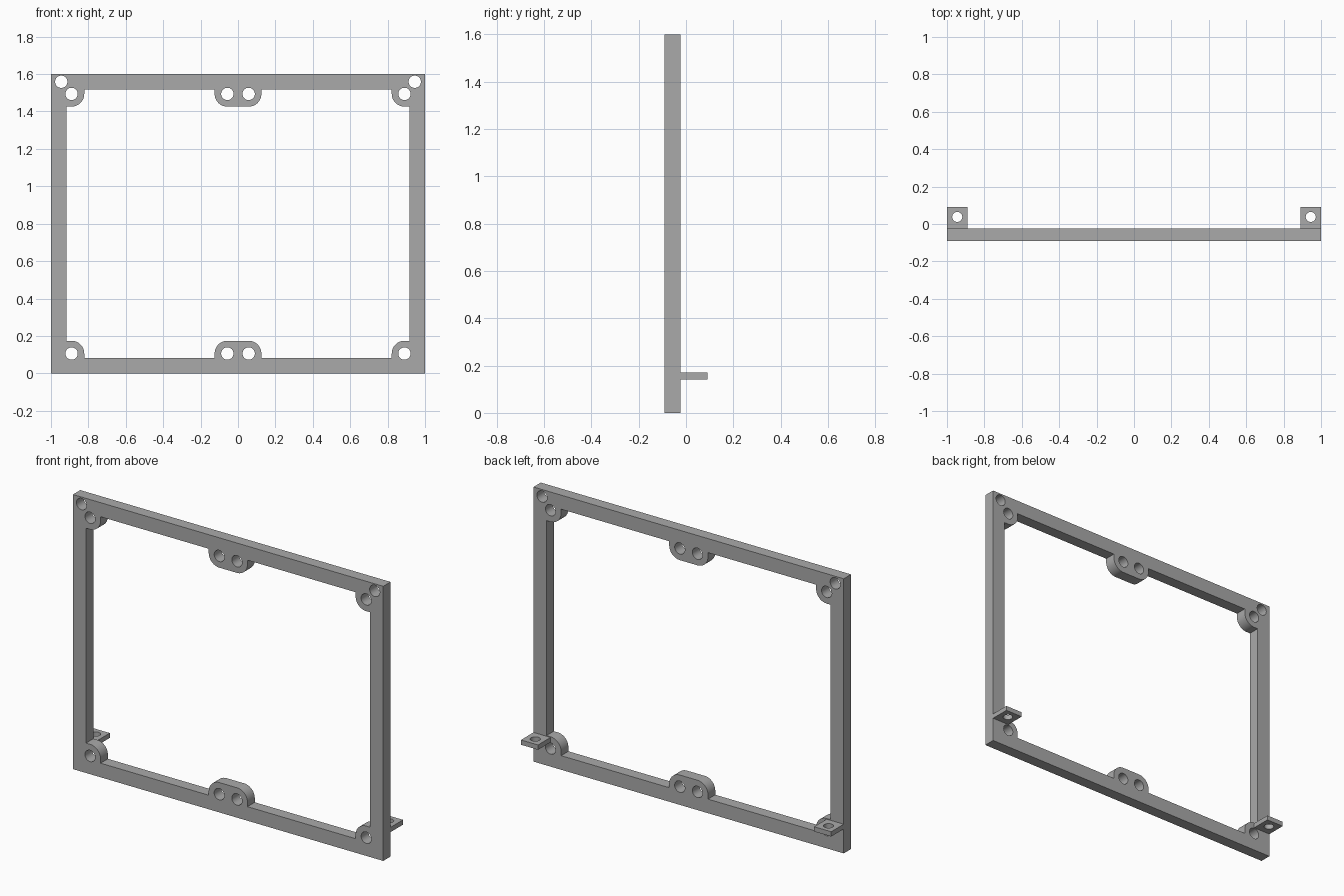
import bpy, bmesh
from math import cos, sin, radians, pi
from mathutils import Matrix, Vector

cube = bpy.data.objects.get("Cube")
if cube:
    bpy.data.objects.remove(cube, do_unlink=True)

GREY = (0.40, 0.40, 0.40, 1)
mat = bpy.data.materials.new("plain_grey")
mat.use_nodes = True
mat.diffuse_color = GREY
mat.node_tree.nodes["Principled BSDF"].inputs["Base Color"].default_value = GREY


def arc(cx, cy, r, start, end, n=12):
    return [(cx + r * cos(radians(start + (end - start) * i / n)),
             cy + r * sin(radians(start + (end - start) * i / n))) for i in range(n + 1)]


def circle(cx, cy, r):
    return arc(cx, cy, r, 0, 360, 32)[:-1]


def rect(x0, y0, x1, y1):
    return [(x0, y0), (x1, y0), (x1, y1), (x0, y1)]


def plate(name, loops, thickness, matrix):
    """Extrude an outline with holes into a solid plate."""
    curve = bpy.data.curves.new(name + "_profile", "CURVE")
    curve.dimensions = "2D"
    curve.fill_mode = "BOTH"
    curve.extrude = thickness / 2
    for loop in loops:
        spline = curve.splines.new("POLY")
        spline.points.add(len(loop) - 1)
        for point, (x, y) in zip(spline.points, loop):
            point.co = (x, y, 0, 1)
        spline.use_cyclic_u = True
    temp = bpy.data.objects.new(name + "_profile", curve)
    bpy.context.collection.objects.link(temp)
    bpy.context.view_layer.update()
    mesh = bpy.data.meshes.new_from_object(
        temp.evaluated_get(bpy.context.evaluated_depsgraph_get()))
    bpy.data.objects.remove(temp, do_unlink=True)

    # Weld caps to walls and place the plate
    bm = bmesh.new()
    bm.from_mesh(mesh)
    bmesh.ops.remove_doubles(bm, verts=bm.verts, dist=0.0001)
    bmesh.ops.transform(bm, matrix=matrix, verts=bm.verts)
    bmesh.ops.recalc_face_normals(bm, faces=bm.faces)
    bm.to_mesh(mesh)
    bm.free()
    mesh.name = name
    mesh.materials.clear()
    mesh.materials.append(mat)
    obj = bpy.data.objects.new(name, mesh)
    bpy.context.collection.objects.link(obj)
    bpy.ops.object.select_all(action="DESELECT")
    obj.select_set(True)
    bpy.context.view_layer.objects.active = obj
    bpy.ops.object.shade_smooth_by_angle(angle=radians(30))
    return obj


# Frame dimensions, measured from the centre of the opening
HALF_W, HALF_H = 1.0, 0.80
IN_W, IN_H = 0.916, 0.718
BOSS_Z, BOSS_R, HOLE_R = 0.694, 0.068, 0.033
MID_X, CORNER_X = 0.057, 0.89

# One quarter of the opening, with rounded bosses, then mirrored round
quarter = (arc(MID_X, BOSS_Z, BOSS_R, -90, 0)
           + [(MID_X + BOSS_R, IN_H), (CORNER_X - BOSS_R, IN_H)]
           + arc(CORNER_X, BOSS_Z, BOSS_R, 180, 270)
           + [(IN_W, BOSS_Z - BOSS_R)])
half = quarter + [(x, -y) for x, y in reversed(quarter)]
opening = half + [(-x, y) for x, y in reversed(half)]

# Screw holes through the bosses and the two upper corners
loops = [rect(-HALF_W, -HALF_H, HALF_W, HALF_H), opening]
for sx in (-1, 1):
    loops.append(circle(sx * 0.945, 0.759, HOLE_R))
    for sz in (-1, 1):
        for x in (MID_X, CORNER_X):
            loops.append(circle(sx * x, sz * BOSS_Z, HOLE_R))

upright = Matrix.Translation(Vector((0, -0.0575, HALF_H))) @ Matrix.Rotation(pi / 2, 4, "X")
plate("frame", loops, 0.067, upright)

# Drilled mounting tabs behind the lower corners
for side, sx in (("left", 1), ("right", -1)):
    x0, x1 = sorted((sx * 0.89, sx * 1.0))
    plate(side + "_mounting_tab",
          [rect(x0, -0.026, x1, 0.091), circle(sx * 0.945, 0.038, 0.027)],
          0.028, Matrix.Translation(Vector((0, 0, 0.156))))
